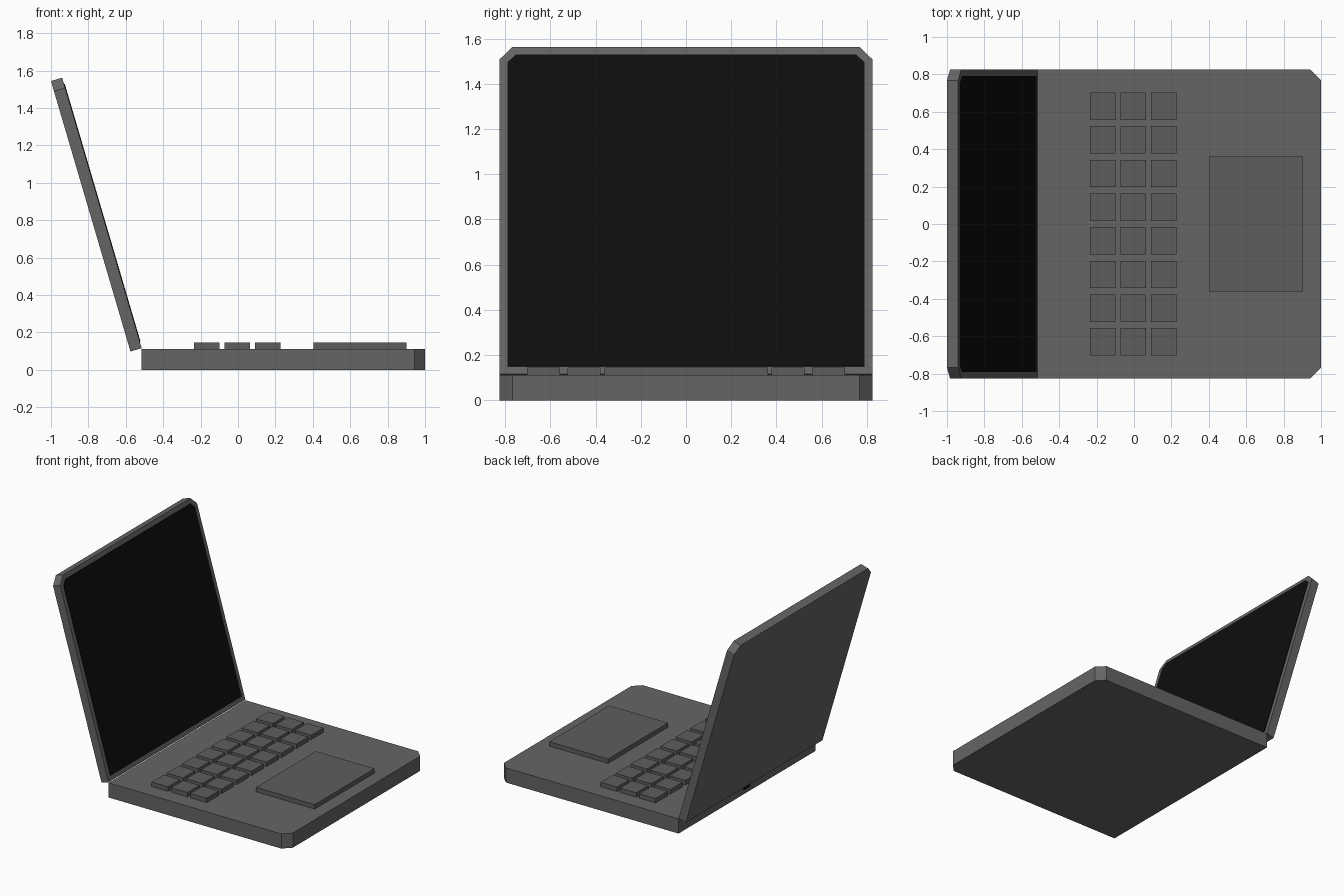
import bpy, bmesh
from math import atan2
from mathutils import Matrix, Vector

if "Cube" in bpy.data.objects:
    bpy.data.objects.remove(bpy.data.objects["Cube"])


def material(name, v):
    m = bpy.data.materials.new(name)
    m.diffuse_color = (v, v, v, 1)
    m.use_nodes = True
    m.node_tree.nodes["Principled BSDF"].inputs["Base Color"].default_value = m.diffuse_color
    return m


BODY = material("dark_grey", 0.13)
KEY = material("key_grey", 0.11)
BLACK = material("black", 0.004)


def prism(name, outline, depth, mat, matrix=Matrix()):
    """Extrude a counter-clockwise 2D outline along local z."""
    bm = bmesh.new()
    face = bm.faces.new([bm.verts.new((a, b, 0)) for a, b in outline])
    new = bmesh.ops.extrude_face_region(bm, geom=[face])["geom"]
    bmesh.ops.translate(bm, vec=(0, 0, depth),
                        verts=[v for v in new if isinstance(v, bmesh.types.BMVert)])
    bmesh.ops.recalc_face_normals(bm, faces=bm.faces)
    bm.transform(matrix)
    me = bpy.data.meshes.new(name)
    bm.to_mesh(me)
    bm.free()
    me.materials.append(mat)
    ob = bpy.data.objects.new(name, me)
    bpy.context.collection.objects.link(ob)
    return ob


def box(name, x0, x1, y0, y1, z0, z1, mat):
    return prism(name, [(x0, y0), (x1, y0), (x1, y1), (x0, y1)], z1 - z0, mat,
                 Matrix.Translation((0, 0, z0)))


def panel(half, low, high, c):
    """Rectangle with its two far corners cut."""
    return [(-half, low), (half, low), (half, high - c),
            (half - c, high), (c - half, high), (-half, high - c)]


W, TOP = 0.825, 0.112

# Base with cut front corners (panel turned so its far side points to +x)
prism("base", [(x, -y) for y, x in panel(W, -0.515, 1.0, 0.057)], TOP, BODY)

# Keys
for i in range(3):
    for j in range(8):
        x, y = -0.167 + 0.163 * i, -0.63 + 0.18 * j
        box(f"key_{i}_{j}", x - 0.069, x + 0.069, y - 0.073, y + 0.073,
            TOP - 0.01, 0.146, KEY)

# Touchpad
box("touchpad", 0.405, 0.9, -0.36, 0.362, TOP - 0.01, 0.146, KEY)

# Lid frame: local x -> y, local y -> up along the lid, local z -> towards user
hinge, tip = Vector((-0.515, 0, 0.116)), Vector((-0.94, 0, 1.562))
up = (tip - hinge).normalized()
side = Vector((0, 1, 0))
out = side.cross(up)
frame = Matrix((side, up, out)).transposed().to_4x4()
frame.translation = hinge
length = (tip - hinge).length
prism("lid", panel(W, 0, length, 0.057), 0.0625, BODY,
      frame @ Matrix.Translation((0, 0, -0.0625)))

# Screen on the inner face of the lid
prism("screen", panel(0.79, 0.036, length - 0.035, 0.037), 0.014, BLACK,
      frame @ Matrix.Translation((0, 0, -0.01)))

# Small port in the back edge
box("back_port", -0.517, -0.49, -0.04, 0.04, 0.03, 0.07, BLACK)
